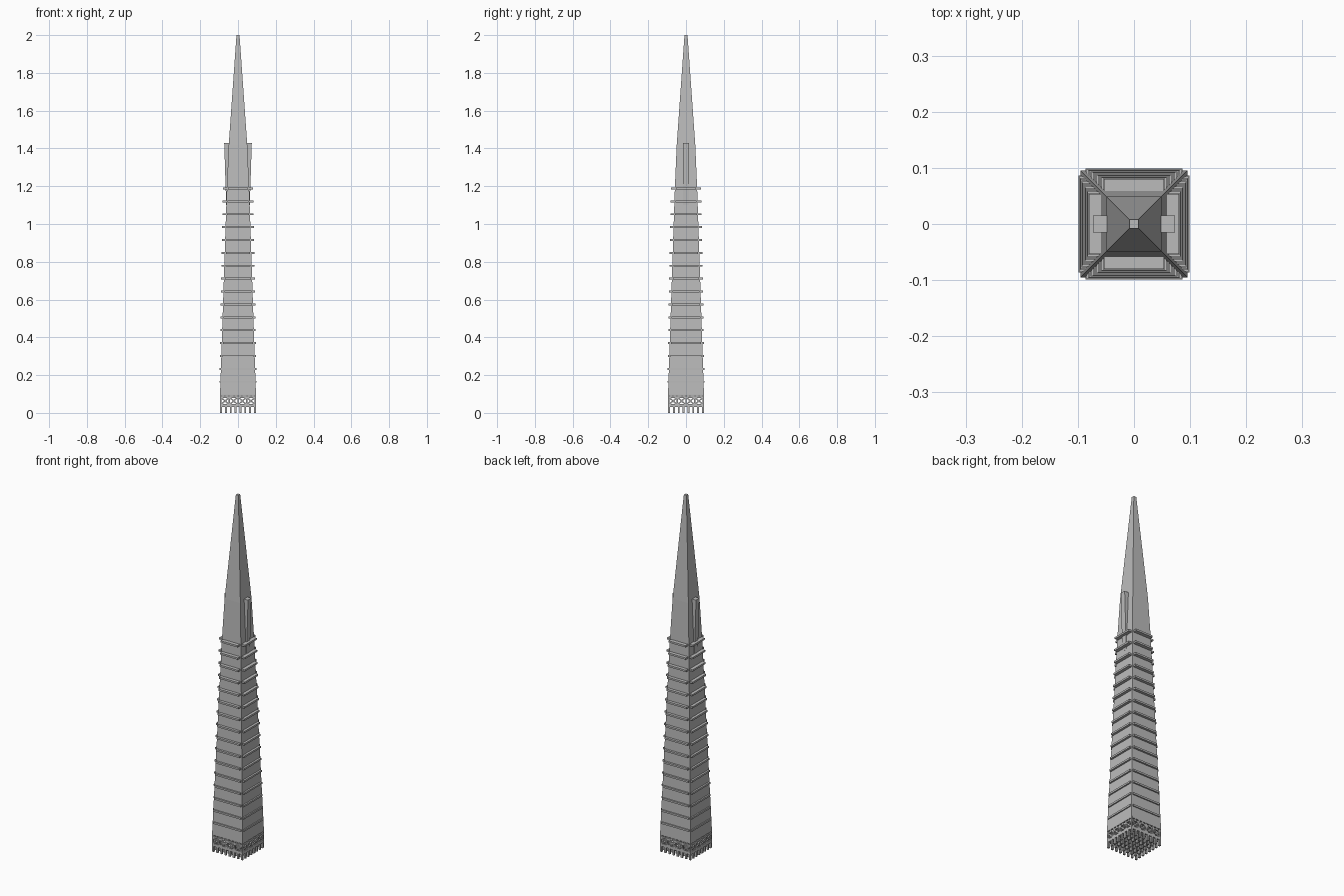
import bpy
import bmesh
from mathutils import Matrix, Vector

old = bpy.data.objects.get("Cube")
if old:
    bpy.data.objects.remove(old)

grey = bpy.data.materials.new("concrete grey")
grey.use_nodes = True
colour = (0.5, 0.5, 0.5, 1)
grey.diffuse_color = colour
grey.node_tree.nodes["Principled BSDF"].inputs["Base Color"].default_value = colour


def finish(name, bm):
    bmesh.ops.recalc_face_normals(bm, faces=bm.faces)
    mesh = bpy.data.meshes.new(name)
    bm.to_mesh(mesh)
    bm.free()
    mesh.materials.append(grey)
    bpy.context.collection.objects.link(bpy.data.objects.new(name, mesh))


def box(bm, centre, size, turn=Matrix()):
    m = turn @ Matrix.Translation(centre) @ Matrix.Diagonal((*size, 1))
    bmesh.ops.create_cube(bm, size=1, matrix=m)


def strut(bm, a, b, y, width):
    # Bar between two (x, z) points on a facade
    a, b = Vector((a[0], y, a[1])), Vector((b[0], y, b[1]))
    turn = (b - a).to_track_quat('Z', 'Y').to_matrix().to_4x4()
    m = Matrix.Translation((a + b) / 2) @ turn @ Matrix.Diagonal((width, width, (b - a).length, 1))
    return bmesh.ops.create_cube(bm, size=1, matrix=m)["verts"]


SIDES = [Matrix.Rotation(i * 1.5707963, 4, 'Z') for i in range(4)]
PROFILE = [(0.095, 0.1), (0.059, 1.19), (0.049, 1.42), (0.008, 2.0)]


def half_width(z):
    for (w0, z0), (w1, z1) in zip(PROFILE, PROFILE[1:]):
        if z <= z1:
            return w0 + (w1 - w0) * (z - z0) / (z1 - z0)
    return PROFILE[-1][0]


# Tapering shaft and spire
bm = bmesh.new()
rings = [[bm.verts.new((sx * w, sy * w, z)) for sx, sy in ((-1, -1), (1, -1), (1, 1), (-1, 1))]
         for w, z in PROFILE]
for low, high in zip(rings, rings[1:]):
    for i in range(4):
        j = (i + 1) % 4
        bm.faces.new((low[i], low[j], high[j], high[i]))
bm.faces.new(rings[0])
bm.faces.new(rings[-1])
finish("tower_shaft", bm)

# Floor ledges, one bar on each face
bm = bmesh.new()
for i in range(16):
    z = 0.165 + i * 0.0682
    inner = half_width(z) - 0.01
    outer = 0.099 - 0.019 * i / 15
    length = 2 * (half_width(z) - 0.006)
    for turn in SIDES:
        box(bm, (0, -(inner + outer) / 2, z), (length, outer - inner, 0.01), turn)
finish("floor_ledges", bm)

# Fins on the two side faces
for name, s in (("left_fin", 1), ("right_fin", -1)):
    bm = bmesh.new()
    outline = [(0.03, 1.43), (0.073, 1.43), (0.0625, 1.1), (0.03, 1.1)]
    face = bm.faces.new([bm.verts.new((s * x, -0.015, z)) for x, z in outline])
    new = bmesh.ops.extrude_face_region(bm, geom=[face])["geom"]
    bmesh.ops.translate(bm, vec=(0, 0.03, 0), verts=[v for v in new if isinstance(v, bmesh.types.BMVert)])
    finish(name, bm)

# Lattice storey: rails and cross braces on four sides
bm = bmesh.new()
edge, bays = 0.091, 4
step = 2 * edge / bays
for turn in SIDES:
    verts = []
    for z in (0.043, 0.083, 0.097):
        verts += strut(bm, (-edge, z), (edge, z), -edge, 0.008)
    for i in range(bays):
        x = -edge + i * step
        mid = x + step / 2
        verts += strut(bm, (x, 0.043), (x, 0.1), -edge, 0.007)
        verts += strut(bm, (x, 0.043), (x + step, 0.083), -edge, 0.007)
        verts += strut(bm, (x + step, 0.043), (x, 0.083), -edge, 0.007)
        verts += strut(bm, (mid, 0.083), (mid, 0.1), -edge, 0.007)
    bmesh.ops.transform(bm, matrix=turn, verts=verts)
finish("lattice_storey", bm)

# Grid of legs tied by floor beams
bm = bmesh.new()
count = 8
for i in range(count):
    p = -0.09 + 0.18 * i / (count - 1)
    box(bm, (p, 0, 0.037), (0.01, 0.19, 0.012))
    box(bm, (0, p, 0.037), (0.19, 0.01, 0.012))
    for j in range(count):
        q = -0.09 + 0.18 * j / (count - 1)
        box(bm, (p, q, 0.018), (0.01, 0.01, 0.036))
finish("base_legs", bm)
